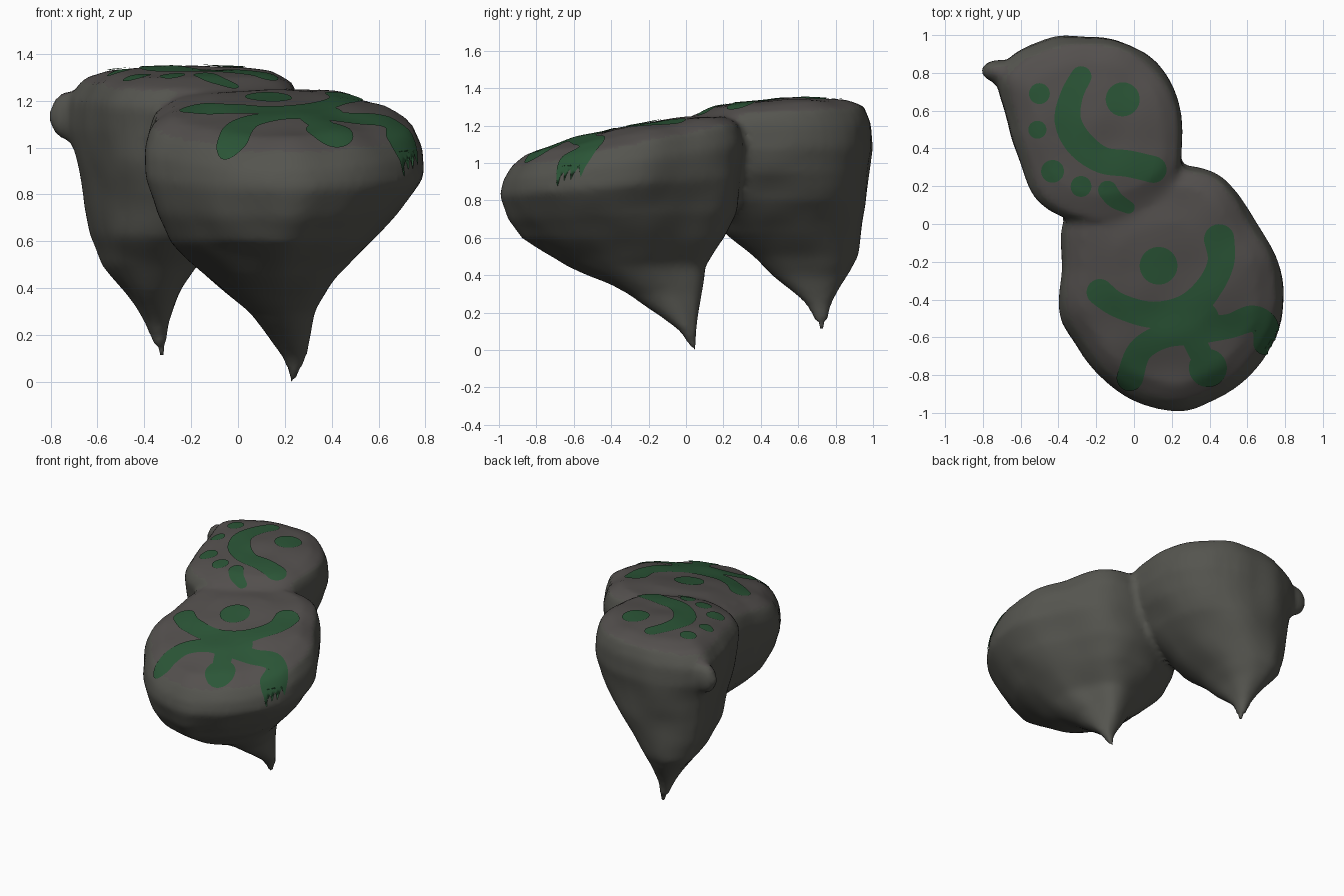
import bpy, bmesh, math
from mathutils import Vector, noise
from mathutils.bvhtree import BVHTree

if "Cube" in bpy.data.objects:
    bpy.data.objects.remove(bpy.data.objects["Cube"])


def material(name, rgb):
    m = bpy.data.materials.new(name)
    m.diffuse_color = (*rgb, 1)
    m.use_nodes = True
    m.node_tree.nodes["Principled BSDF"].inputs["Base Color"].default_value = m.diffuse_color
    return m


SIDE = material("dark stone", (0.090, 0.090, 0.078))
TOP = material("warm stone", (0.088, 0.080, 0.076))
MOSS = material("moss green", (0.024, 0.092, 0.038))


def catmull(pts, steps, closed):
    """Smooth curve through tuples of any length."""
    n, out = len(pts), []
    for i in range(n if closed else n - 1):
        get = (lambda k: pts[k % n]) if closed else (lambda k: pts[max(0, min(n - 1, k))])
        a, b, c, d = (get(i + k) for k in (-1, 0, 1, 2))
        for s in range(steps):
            t = s / steps
            out.append(tuple(0.5 * (2 * q + (r - p) * t + (2 * p - 5 * q + 4 * r - w) * t * t
                                    + (3 * q - p - 3 * r + w) * t ** 3)
                             for p, q, r, w in zip(a, b, c, d)))
    if not closed:
        out.append(tuple(pts[-1]))
    return out


def lobe(bm, outline, rings, tip, cap, pivot):
    """Loft one outline through rings of (z, x0, x1, y0, y1, tilt), closed by a tip and a cap."""
    path = catmull(outline, 4, True)
    xs, ys = [p[0] for p in path], [p[1] for p in path]
    unit = [((x - min(xs)) / (max(xs) - min(xs)), (y - min(ys)) / (max(ys) - min(ys)))
            for x, y in path]
    loops = []
    for z, x0, x1, y0, y1, tilt in rings:
        row = []
        for u, v in unit:
            x, y = x0 + u * (x1 - x0), y0 + v * (y1 - y0)
            row.append(bm.verts.new((x, y, z + tilt * (y - pivot))))
        loops.append(row)
    n = len(unit)
    for lo, hi in zip(loops, loops[1:]):
        for i in range(n):
            j = (i + 1) % n
            bm.faces.new((lo[i], lo[j], hi[j], hi[i]))
    a, b = bm.verts.new(tip), bm.verts.new(cap)
    for i in range(n):
        j = (i + 1) % n
        bm.faces.new((a, loops[0][j], loops[0][i]))
        bm.faces.new((b, loops[-1][i], loops[-1][j]))


bm = bmesh.new()
# Front lobe: wide sloping top, point hanging from its back edge
lobe(bm,
     [(.5, .23), (.33, .31), (.1, .3), (-.2, .2), (-.38, .03), (-.39, -.25), (-.385, -.52),
      (-.2, -.8), (0, -.94), (.25, -1), (.42, -.94), (.6, -.82), (.75, -.6), (.79, -.4),
      (.77, -.2), (.65, 0)],
     [(.1, .19, .30, -.04, .065, 0), (.3, .05, .33, -.30, .08, 0), (.45, -.13, .42, -.64, .1, 0),
      (.6, -.28, .57, -.88, .21, 0), (.72, -.345, .68, -.95, .27, .03),
      (.88, -.39, .79, -1.0, .29, .08), (1.0, -.395, .79, -.98, .31, .15),
      (1.09, -.365, .75, -.93, .28, .2), (1.145, -.28, .65, -.85, .2, .2),
      (1.18, -.1, .45, -.6, .0, .2)],
     (.235, .055, -.03), (.2, -.3, 1.2), -.35)
# Back lobe: smaller, higher, with its own hanging point
lobe(bm,
     [(.28, .42), (.23, .72), (0, .95), (-.33, 1), (-.55, .95), (-.68, .86), (-.73, .74),
      (-.63, .38), (-.52, .12), (-.3, 0), (0, .02), (.22, .18)],
     [(.25, -.4, -.3, .65, .78, 0), (.4, -.5, -.24, .47, .87, 0), (.5, -.585, -.17, .36, .92, 0),
      (.62, -.63, -.05, .22, .935, 0), (.8, -.66, .12, .1, .96, 0), (.95, -.695, .21, .04, .98, 0),
      (1.08, -.725, .255, .02, 1.0, 0), (1.2, -.72, .26, .0, .99, .03),
      (1.28, -.66, .24, .03, .95, .06), (1.325, -.55, .16, .15, .85, .06),
      (1.34, -.4, .0, .35, .75, .05)],
     (-.32, .73, .09), (-.2, .55, 1.345), .6)
# Small horn on the back left corner
horn = bmesh.ops.create_icosphere(bm, subdivisions=3, radius=1)["verts"]
for v in horn:
    v.co = Vector((-.715 + .09 * v.co.x, .81 + .06 * v.co.y, 1.13 + .11 * v.co.z))
bmesh.ops.recalc_face_normals(bm, faces=bm.faces)

mesh = bpy.data.meshes.new("floating_rock")
bm.to_mesh(mesh)
bm.free()
rock = bpy.data.objects.new("floating_rock", mesh)
bpy.context.collection.objects.link(rock)
bpy.context.view_layer.objects.active = rock
rock.select_set(True)

# Fuse the lobes into one skin and soften the seam
remesh = rock.modifiers.new("fuse", 'REMESH')
remesh.mode, remesh.voxel_size = 'VOXEL', 0.025
soft = rock.modifiers.new("soften", 'SMOOTH')
soft.factor, soft.iterations = 0.5, 3
for m in ("fuse", "soften"):
    bpy.ops.object.modifier_apply(modifier=m)

# Gentle lumps, settle on the ground, warm stone on the upper surface
mesh = rock.data
mesh.materials.clear()
mesh.materials.append(SIDE)
mesh.materials.append(TOP)
bm = bmesh.new()
bm.from_mesh(mesh)
bm.normal_update()
for v in bm.verts:
    v.co += v.normal * (0.012 * noise.noise(v.co * 4.5))
low = min(v.co.z for v in bm.verts)
for v in bm.verts:
    v.co.z -= low * max(0, 1 - v.co.z / 0.4)
bm.normal_update()
for f in bm.faces:
    f.material_index = int(f.normal.z > 0.7 and f.calc_center_median().z > 0.9)
    f.smooth = True
tree = BVHTree.FromBMesh(bm)
bm.to_mesh(mesh)
bm.free()


def moss(name, *pts):
    """Round-ended patch along points (x, y, radius), draped on the rock."""
    path = catmull(pts, 7, False) if len(pts) > 1 else [pts[0]]
    first, last = Vector(path[0][:2]), Vector(path[-1][:2])
    d0 = (Vector(path[1][:2]) - first).normalized() if len(path) > 1 else Vector((1, 0))
    d1 = (last - Vector(path[-2][:2])).normalized() if len(path) > 1 else Vector((1, 0))
    rows, caps = [], [math.radians(a) for a in range(4, 90, 14)]
    for a in caps:
        rows.append((first - d0 * path[0][2] * math.cos(a), d0, path[0][2] * math.sin(a)))
    for i, p in enumerate(path):
        q, o = path[min(i + 1, len(path) - 1)], path[max(i - 1, 0)]
        d = Vector((q[0] - o[0], q[1] - o[1]))
        rows.append((Vector(p[:2]), d.normalized() if d.length else d0, p[2]))
    for a in reversed(caps):
        rows.append((last + d1 * path[-1][2] * math.cos(a), d1, path[-1][2] * math.sin(a)))
    b, grid, n = bmesh.new(), [], 10
    for c, d, w in rows:
        side, row = Vector((-d.y, d.x)), []
        for k in range(n + 1):
            q = c + side * w * (1 - 2 * k / n)
            hit, nor, _, _ = tree.ray_cast(Vector((q.x, q.y, 3)), Vector((0, 0, -1)))
            if hit is None:
                hit, nor, _, _ = tree.find_nearest(Vector((q.x, q.y, 1)))
            row.append(b.verts.new(hit + nor * 0.006))
        grid.append(row)
    for r, s in zip(grid, grid[1:]):
        for k in range(n):
            b.faces.new((r[k], r[k + 1], s[k + 1], s[k])).smooth = True
    b.normal_update()
    if sum(f.normal.z for f in b.faces) < 0:
        bmesh.ops.reverse_faces(b, faces=b.faces)
    me = bpy.data.meshes.new(name)
    b.to_mesh(me)
    b.free()
    me.materials.append(MOSS)
    bpy.context.collection.objects.link(bpy.data.objects.new(name, me))


# Moss on the front lobe
moss("moss_front_arc", (-.18, -.36, .07), (-.08, -.43, .065), (.1, -.48, .07), (.28, -.45, .08),
     (.4, -.33, .07), (.46, -.2, .07), (.45, -.08, .08))
moss("moss_front_branch", (-.02, -.81, .07), (.03, -.67, .065), (.16, -.59, .065),
     (.33, -.56, .075), (.5, -.54, .065), (.62, -.5, .07), (.69, -.54, .07), (.69, -.63, .06))
moss("moss_front_join", (.16, -.52, .08), (.36, -.5, .09))
moss("moss_front_stem", (.31, -.6, .06), (.35, -.68, .06))
for i, spot in enumerate([(.13, -.22, .1), (.39, -.76, .1)]):
    moss(f"moss_front_spot_{i + 1}", spot)
# Moss on the back lobe
moss("moss_back_hook", (-.28, .78, .055), (-.33, .68, .06), (-.35, .55, .07), (-.29, .43, .075),
     (-.17, .34, .07), (-.03, .32, .07), (.1, .29, .07))
moss("moss_back_tail", (-.14, .18, .05), (-.1, .13, .045), (-.03, .09, .033))
for i, spot in enumerate([(-.06, .66, .09), (-.5, .69, .055), (-.51, .5, .047),
                          (-.43, .28, .06), (-.28, .2, .055)]):
    moss(f"moss_back_spot_{i + 1}", spot)
